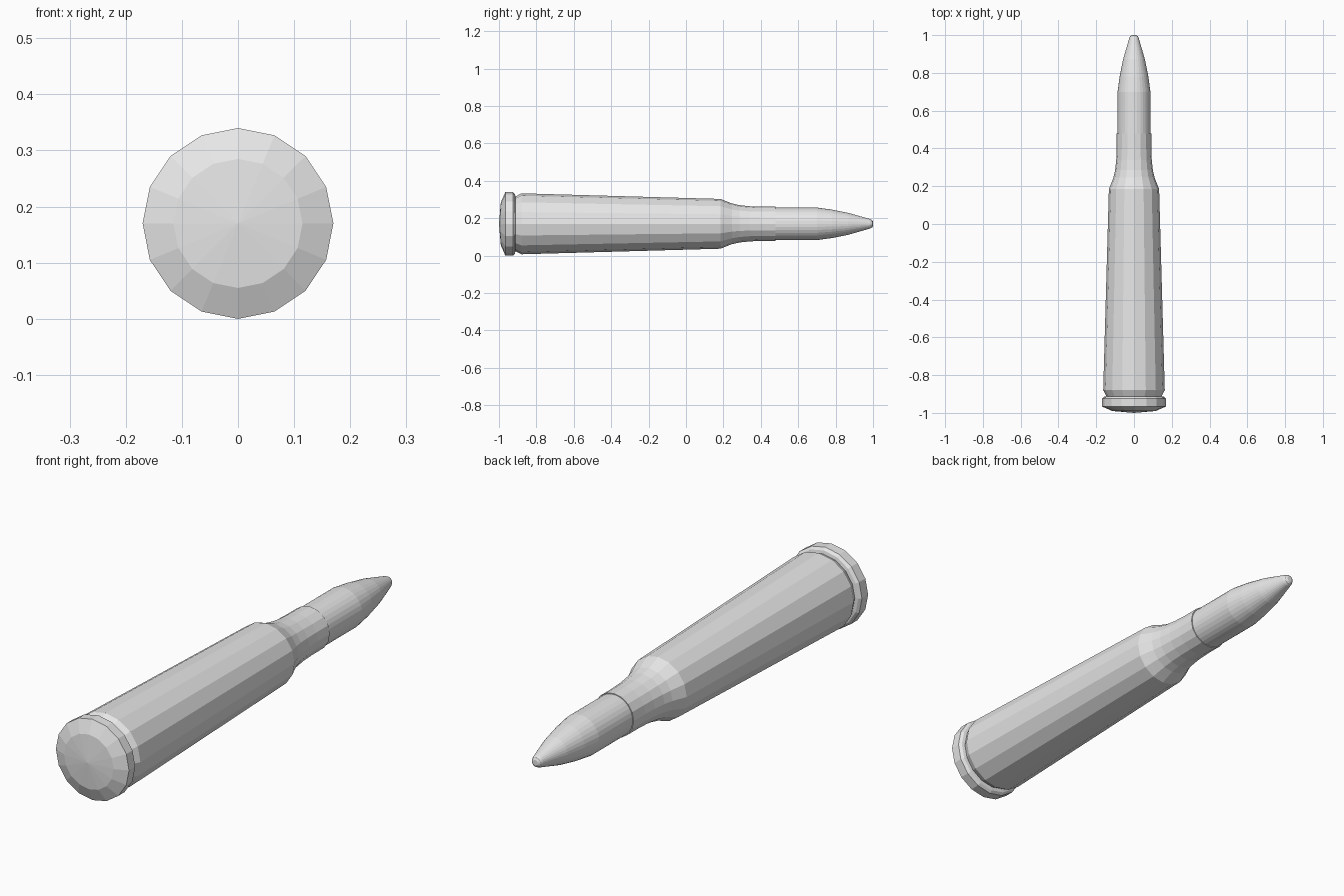
import bpy, bmesh, math

if "Cube" in bpy.data.objects:
    bpy.data.objects.remove(bpy.data.objects["Cube"])

AXIS_Z = 0.17

metal = bpy.data.materials.new("plain grey")
metal.diffuse_color = (0.8, 0.8, 0.8, 1)
metal.use_nodes = True
metal.node_tree.nodes["Principled BSDF"].inputs["Base Color"].default_value = metal.diffuse_color


def lathe(name, profile, sides):
    """Revolve (y, radius) points around the long axis; radius 0 gives a pole."""
    bm = bmesh.new()
    rings = []
    for y, r in profile:
        if r == 0:
            rings.append([bm.verts.new((0, y, AXIS_Z))] * sides)
        else:
            rings.append([bm.verts.new((r * math.cos(2 * math.pi * i / sides), y,
                                        AXIS_Z + r * math.sin(2 * math.pi * i / sides)))
                          for i in range(sides)])
    for a, b in zip(rings, rings[1:]):
        for i in range(sides):
            j = (i + 1) % sides
            quad = list(dict.fromkeys((a[i], b[i], b[j], a[j])))
            bm.faces.new(quad)
    bmesh.ops.recalc_face_normals(bm, faces=bm.faces)
    mesh = bpy.data.meshes.new(name)
    bm.to_mesh(mesh)
    bm.free()
    mesh.materials.append(metal)
    obj = bpy.data.objects.new(name, mesh)
    bpy.context.collection.objects.link(obj)
    return obj


# Case: domed base, rim, extractor groove, tapered body, shoulder and neck
lathe("case", [
    (-1.0, 0), (-0.99, 0.115), (-0.966, 0.17), (-0.925, 0.17), (-0.915, 0.16),
    (-0.912, 0.146), (-0.88, 0.163), (0.185, 0.133), (0.212, 0.122),
    (0.245, 0.109), (0.285, 0.100), (0.34, 0.094), (0.40, 0.0915),
    (0.478, 0.0915), (0.478, 0.08), (0.46, 0)], 16)

# Projectile: straight shank, curved nose, small blunt tip
lathe("projectile", [
    (0.44, 0), (0.44, 0.087), (0.70, 0.087), (0.78, 0.076), (0.87, 0.058),
    (0.985, 0.025), (0.995, 0.020), (1.0, 0.011), (1.0, 0)], 32)
